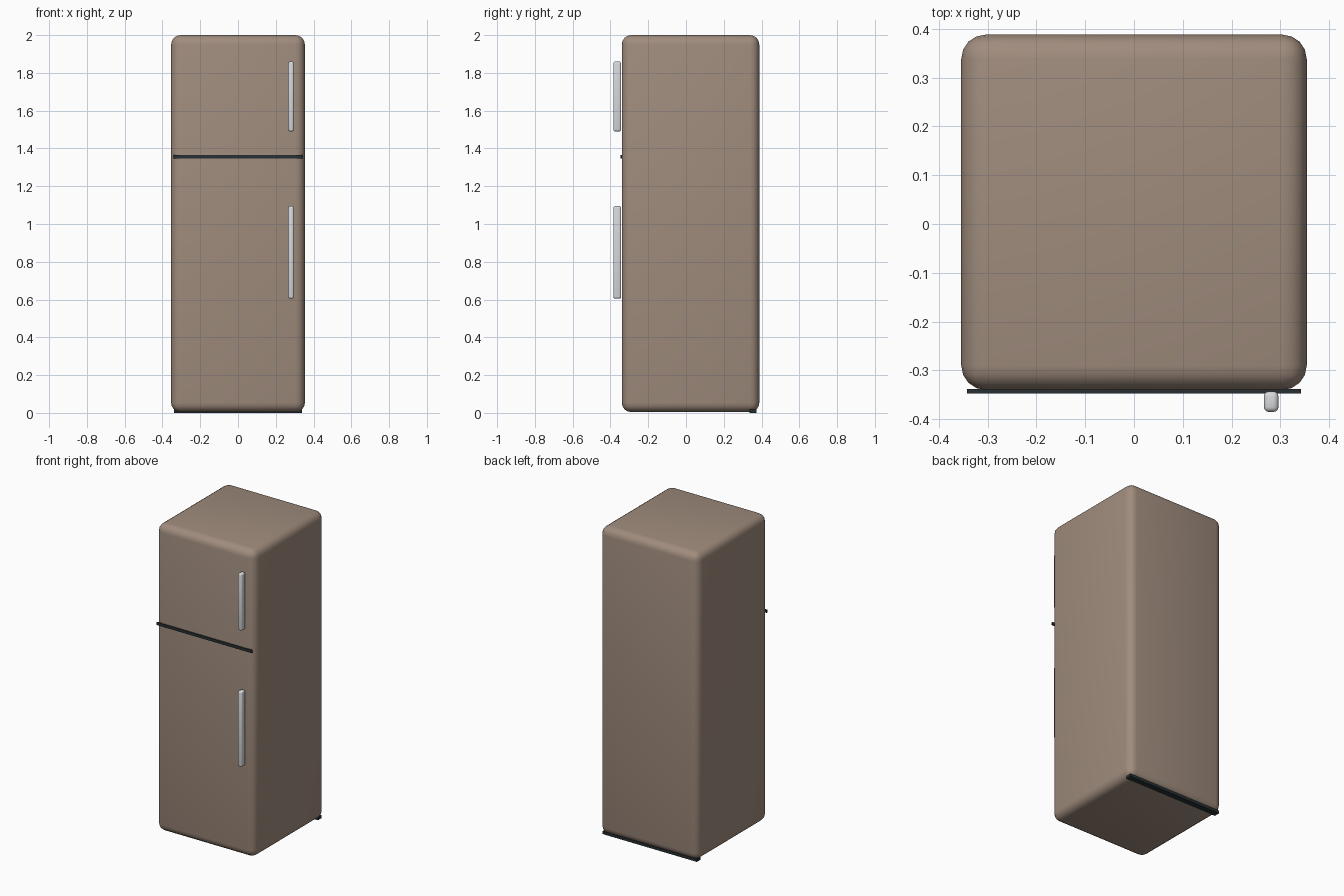
import bpy
import math
from mathutils import Vector

if "Cube" in bpy.data.objects:
    bpy.data.objects.remove(bpy.data.objects["Cube"], do_unlink=True)


def material(name, rgb):
    mat = bpy.data.materials.new(name)
    mat.use_nodes = True
    colour = (*rgb, 1)
    mat.diffuse_color = colour
    mat.node_tree.nodes["Principled BSDF"].inputs["Base Color"].default_value = colour
    return mat


def box(name, low, high, mat, bevel=0, segments=4):
    """Box between two corners, with optional rounded edges."""
    low, high = Vector(low), Vector(high)
    bpy.ops.mesh.primitive_cube_add(size=1, location=(low + high) / 2)
    obj = bpy.context.object
    obj.name = name
    obj.scale = high - low
    bpy.ops.object.transform_apply(location=False, rotation=False, scale=True)
    obj.data.materials.append(mat)
    if bevel:
        mod = obj.modifiers.new("Rounded edges", "BEVEL")
        mod.width = bevel
        mod.segments = segments
        bpy.ops.object.modifier_apply(modifier=mod.name)
        bpy.ops.object.shade_smooth_by_angle(angle=math.radians(40))
    return obj


taupe = material("warm taupe", (0.35, 0.262, 0.205))
charcoal = material("charcoal", (0.02, 0.03, 0.034))
silver = material("light silver", (0.68, 0.69, 0.70))

# Rounded cabinet
box("cabinet", (-0.354, -0.34, 0.004), (0.354, 0.388, 2), taupe, 0.05)

# Seam between the freezer and fridge doors
box("door_seam", (-0.342, -0.347, 1.346), (0.342, -0.338, 1.364), charcoal)

# Dark strip along the bottom rear edge
box("rear_base_strip", (-0.34, 0.335, 0), (0.34, 0.374, 0.018), charcoal)

# Door handles
for name, bottom, top in (("freezer_handle", 1.49, 1.86), ("fridge_handle", 0.605, 1.095)):
    box(name, (0.266, -0.385, bottom), (0.296, -0.343, top), silver, 0.01, 3)
